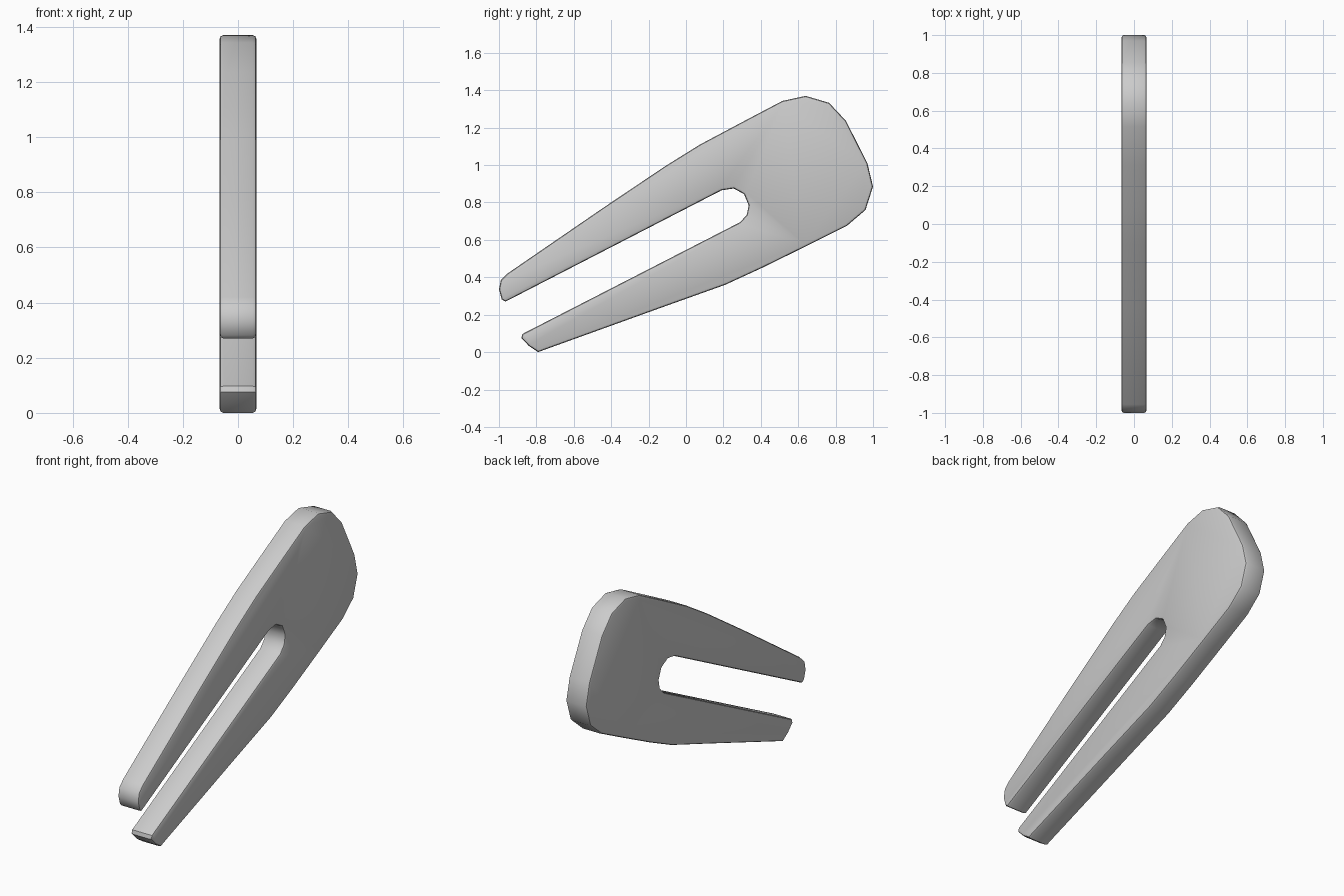
import bpy, bmesh

if "Cube" in bpy.data.objects:
    bpy.data.objects.remove(bpy.data.objects["Cube"])

HALF = 0.067     # half thickness along x
BEVEL = 0.014    # softened rim

# Outline of the forked plate in the y-z plane, clockwise from the upper tip
outline = [
    # upper prong tip and upper edge
    (-1.0, 0.335), (-0.99, 0.385), (-0.955, 0.42), (-0.445, 0.77), (-0.11, 0.995),
    (0.075, 1.11), (0.31, 1.235), (0.515, 1.343),
    # rounded head
    (0.64, 1.37), (0.765, 1.333), (0.855, 1.237), (0.97, 1.01),
    (1.0, 0.885), (0.96, 0.76), (0.86, 0.675),
    # lower edge and lower prong tip
    (0.64, 0.565), (0.41, 0.452), (0.21, 0.36), (-0.14, 0.235),
    (-0.75, 0.015), (-0.79, 0.0), (-0.84, 0.033), (-0.88, 0.075), (-0.875, 0.097),
    # slot
    (0.29, 0.695), (0.325, 0.735), (0.335, 0.785), (0.31, 0.845),
    (0.255, 0.875), (0.19, 0.865), (-0.965, 0.27), (-0.985, 0.282),
]

# Extrude the profile across x
bm = bmesh.new()
face = bm.faces.new([bm.verts.new((-HALF, y, z)) for y, z in outline])
ext = bmesh.ops.extrude_face_region(bm, geom=[face], use_keep_orig=True)
for v in ext["geom"]:
    if isinstance(v, bmesh.types.BMVert):
        v.co.x = HALF
bmesh.ops.recalc_face_normals(bm, faces=bm.faces[:])

# Bevel only the rims of the two flat sides
rims = [e for e in bm.edges if abs(e.verts[0].co.x - e.verts[1].co.x) < 1e-5]
bmesh.ops.bevel(bm, geom=rims, offset=BEVEL, offset_type='OFFSET',
                segments=2, profile=0.5, affect='EDGES', clamp_overlap=True)
bmesh.ops.recalc_face_normals(bm, faces=bm.faces[:])

mesh = bpy.data.meshes.new("forked_plate")
bm.to_mesh(mesh)
bm.free()
plate = bpy.data.objects.new("forked_plate", mesh)
bpy.context.collection.objects.link(plate)

# Smooth the edge band, keep sharp corners
bpy.context.view_layer.objects.active = plate
plate.select_set(True)
bpy.ops.object.shade_smooth_by_angle(angle=0.78)
